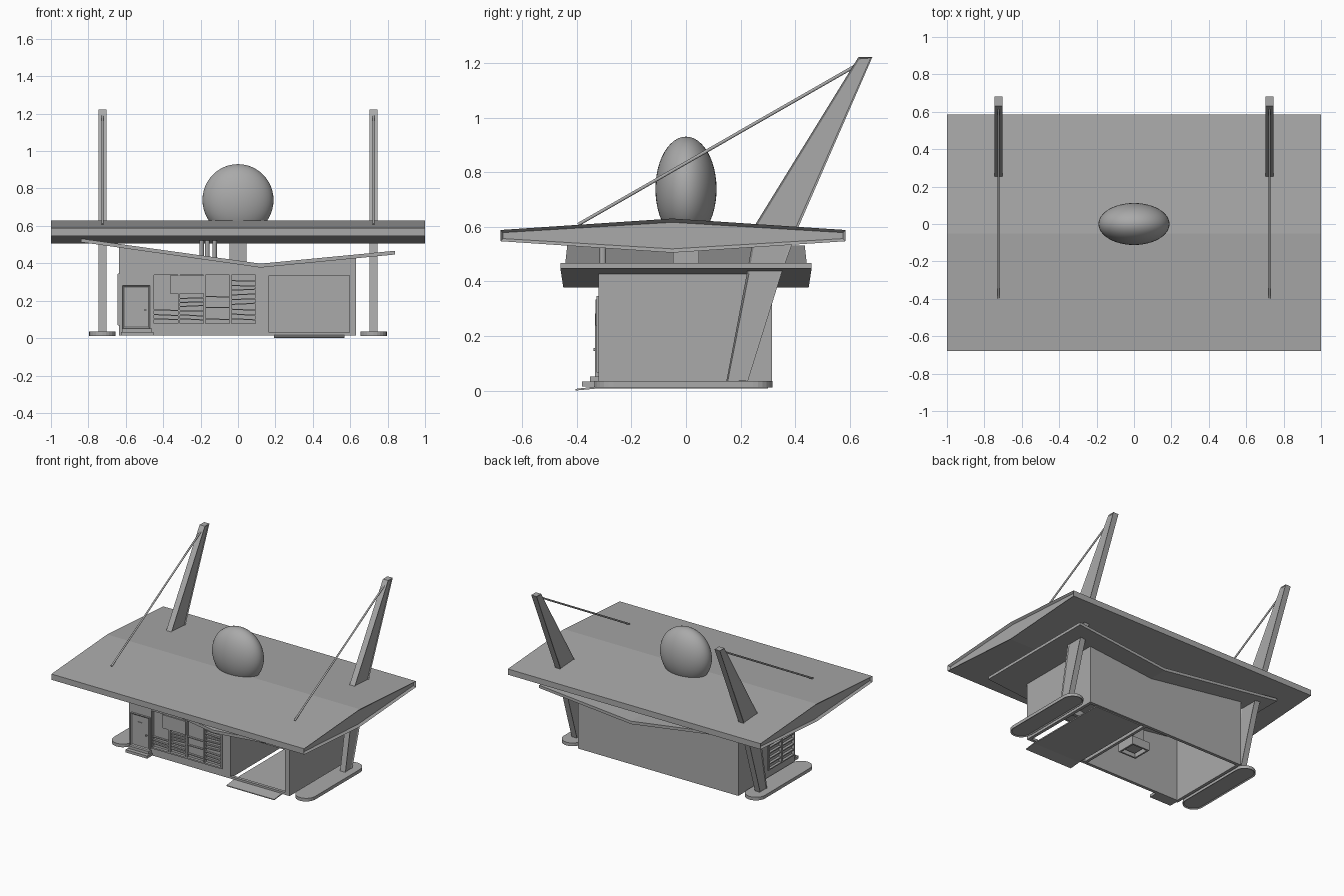
import bpy, bmesh, math, random
from mathutils import Vector

random.seed(4)
cube = bpy.data.objects.get("Cube")
if cube:
    bpy.data.objects.remove(cube, do_unlink=True)

grey = bpy.data.materials.new("plain grey")
grey.use_nodes = True
colour = (0.4, 0.4, 0.4, 1)
grey.diffuse_color = colour
grey.node_tree.nodes["Principled BSDF"].inputs["Base Color"].default_value = colour


def finish(name, bm):
    mesh = bpy.data.meshes.new(name)
    bm.to_mesh(mesh)
    bm.free()
    mesh.materials.append(grey)
    obj = bpy.data.objects.new(name, mesh)
    bpy.context.collection.objects.link(obj)
    return obj


def prism(name, profile, axis, lo, hi, rim=0, depth=0, ends=(-1, 1)):
    """Extrude a 2D profile along an axis; optionally recess the end faces."""
    bm = bmesh.new()

    def place(p, t):
        c = list(p)
        c.insert("xyz".index(axis), t)
        return bm.verts.new(c)

    face = bm.faces.new([place(p, lo) for p in profile])
    new = bmesh.ops.extrude_face_region(bm, geom=[face])["geom"]
    shift = Vector([hi - lo if a == axis else 0 for a in "xyz"])
    bmesh.ops.translate(bm, verts=[v for v in new if isinstance(v, bmesh.types.BMVert)], vec=shift)
    bmesh.ops.recalc_face_normals(bm, faces=bm.faces)
    if rim:
        k = "xyz".index(axis)
        caps = [f for f in bm.faces if any(f.normal[k] * e > 0.99 for e in ends)]
        bmesh.ops.inset_individual(bm, faces=caps, thickness=rim)
        bmesh.ops.translate(bm, verts=caps[0].verts, vec=-caps[0].normal * depth)
        for f in caps[1:]:
            bmesh.ops.translate(bm, verts=f.verts, vec=-f.normal * depth)
    return finish(name, bm)


def box(name, x, y, z):
    return prism(name, [(x[0], y[0]), (x[1], y[0]), (x[1], y[1]), (x[0], y[1])], "z", *z)


def rod(name, start, end, radius, sides=12):
    a, b = Vector(start), Vector(end)
    bm = bmesh.new()
    bmesh.ops.create_cone(bm, cap_ends=True, segments=sides, radius1=radius, radius2=radius, depth=(b - a).length)
    obj = finish(name, bm)
    obj.location = (a + b) / 2
    obj.rotation_euler = (b - a).to_track_quat("Z", "Y").to_euler()
    return obj


def cut(obj, cutter):
    cutter.hide_render = True
    mod = obj.modifiers.new("opening", "BOOLEAN")
    mod.operation, mod.solver, mod.object = "DIFFERENCE", "EXACT", cutter
    bpy.context.view_layer.objects.active = obj
    bpy.ops.object.modifier_apply(modifier=mod.name)
    bpy.data.objects.remove(cutter, do_unlink=True)


# Main roof: shallow double wedge with recessed gable ends
prism("main_roof", [(-0.68, 0.547), (-0.05, 0.505), (0.585, 0.547), (0.585, 0.588),
                    (-0.05, 0.63), (-0.68, 0.588)], "x", -1, 1, 0.014, 0.015)

# Butterfly canopy, slightly wider towards the left end
canopy = prism("butterfly_canopy", [(-0.84, 0.513), (0.12, 0.377), (0.84, 0.447), (0.84, 0.467),
                                    (0.12, 0.398), (-0.84, 0.532)], "y", -1, 1)
for v in canopy.data.vertices:
    v.co.y *= 0.4475 + 0.0149 * v.co.x

# Walls: a hollow shell, open underneath, topped by the canopy slope
walls = prism("walls", [(-0.635, 0.014), (0.632, 0.014), (0.632, 0.435), (0.12, 0.386),
                        (-0.635, 0.492)], "y", -0.32, 0.315)
cut(walls, prism("hollow", [(-0.613, -0.1), (0.61, -0.1), (0.61, 0.42), (0.12, 0.37),
                            (-0.613, 0.47)], "y", -0.298, 0.293))
cut(walls, box("garage_gap", (0.165, 0.597), (-0.4, -0.2), (0.03, 0.335)))
cut(walls, box("front_gap", (-0.455, 0.098), (-0.4, -0.308), (0.072, 0.342)))
cut(walls, box("side_gap", (-0.7, -0.623), (-0.31, -0.02), (0.072, 0.342)))

# Garage interior
box("garage_partition", (0.142, 0.162), (-0.3, 0.294), (0.015, 0.37))
box("garage_floor", (0.192, 0.57), (-0.32, 0.3), (0.008, 0.016))
prism("garage_ramp", [(-0.405, 0), (-0.32, 0.008), (-0.32, 0.016), (-0.405, 0.006)], "x", 0.192, 0.57)

# Front windows: frame, mullions and irregular slats
for i, x in enumerate((-0.455, -0.315, -0.18, -0.04, 0.098)):
    box(f"front_mullion_{i}", (x - 0.005, x + 0.005), (-0.328, -0.307), (0.07, 0.344))
for i, z in enumerate((0.072, 0.342)):
    box(f"front_rail_{i}", (-0.46, 0.103), (-0.328, -0.307), (z - 0.005, z + 0.005))
bays = [(-0.45, -0.32, 3, 0.17), (-0.31, -0.185, 6, 0.23), (-0.175, -0.045, 3, 0.28), (-0.035, 0.093, 9, 0.33)]
for b, (x0, x1, count, top) in enumerate(bays):
    for i in range(count):
        z = 0.1 + (top - 0.1) * i / count
        tilt = random.uniform(-0.008, 0.008)
        prism(f"front_slat_{b}_{i}", [(x0, z), (x1, z + tilt), (x1, z + tilt + 0.006), (x0, z + 0.006)],
              "y", -0.322, -0.307)
box("window_panel", (-0.363, -0.182), (-0.332, -0.322), (0.238, 0.334))

# Side windows on the right wall
for i, y in enumerate((-0.31, -0.165, -0.02)):
    box(f"side_mullion_{i}", (-0.643, -0.622), (y - 0.005, y + 0.005), (0.07, 0.344))
for i in range(8):
    z = 0.072 + 0.27 * i / 7
    box(f"side_slat_{i}", (-0.641, -0.622), (-0.31, -0.02), (z - 0.004, z + 0.004))

# Door with frame, inset panel, small pane and steps
prism("door_frame", [(-0.617, 0.05), (-0.47, 0.05), (-0.47, 0.282), (-0.617, 0.282)],
      "y", -0.334, -0.319, 0.012, 0.008, (-1,))
box("door_pane", (-0.56, -0.53), (-0.33, -0.325), (0.19, 0.23))
rod("door_knob", (-0.495, -0.338, 0.15), (-0.495, -0.325, 0.15), 0.006)
box("lower_step", (-0.625, -0.453), (-0.38, -0.319), (0.014, 0.033))
box("upper_step", (-0.62, -0.46), (-0.352, -0.319), (0.033, 0.052))

# Leaning pylons, footings and stay rods on both sides
for side, s in (("left", 1), ("right", -1)):
    x = 0.725 * s
    prism(f"{side}_pylon", [(0.147, 0.03), (0.225, 0.03), (0.35, 0.43), (0.41, 0.595), (0.683, 1.222),
                            (0.632, 1.222), (0.255, 0.61), (0.223, 0.43)],
          "x", x - 0.021, x + 0.021, 0.008, 0.005)
    arc = [math.pi * i / 12 for i in range(13)]
    stadium = [(x + 0.071 * math.cos(a), 0.245 + 0.071 * math.sin(a)) for a in arc]
    stadium += [(x - 0.071 * math.cos(a), -0.265 - 0.071 * math.sin(a)) for a in arc]
    prism(f"{side}_footing", stadium, "z", 0.012, 0.035, 0.008, 0.006, (-1,))
    rod(f"{side}_stay", (x, -0.395, 0.608), (x, 0.622, 1.19), 0.006)

# Central column and its hollow base
box("column", (-0.045, 0.045), (-0.047, 0.047), (0.04, 0.52))
base = box("column_base", (-0.07, 0.07), (-0.07, 0.07), (0.02, 0.08))
cut(base, box("base_hollow", (-0.058, 0.058), (-0.058, 0.058), (0, 0.07)))

# Flue pipes between canopy and roof
for i, x in enumerate((-0.195, -0.165, -0.125)):
    rod(f"flue_{i}", (x, -0.305, 0.42), (x, -0.305, 0.535), 0.012)

# Smooth ellipsoid dome
bm = bmesh.new()
bmesh.ops.create_uvsphere(bm, u_segments=48, v_segments=24, radius=1)
bmesh.ops.scale(bm, verts=bm.verts, vec=(0.19, 0.112, 0.192))
bmesh.ops.translate(bm, verts=bm.verts, vec=(0, 0, 0.738))
dome = finish("dome", bm)
dome.data.polygons.foreach_set("use_smooth", [True] * len(dome.data.polygons))
